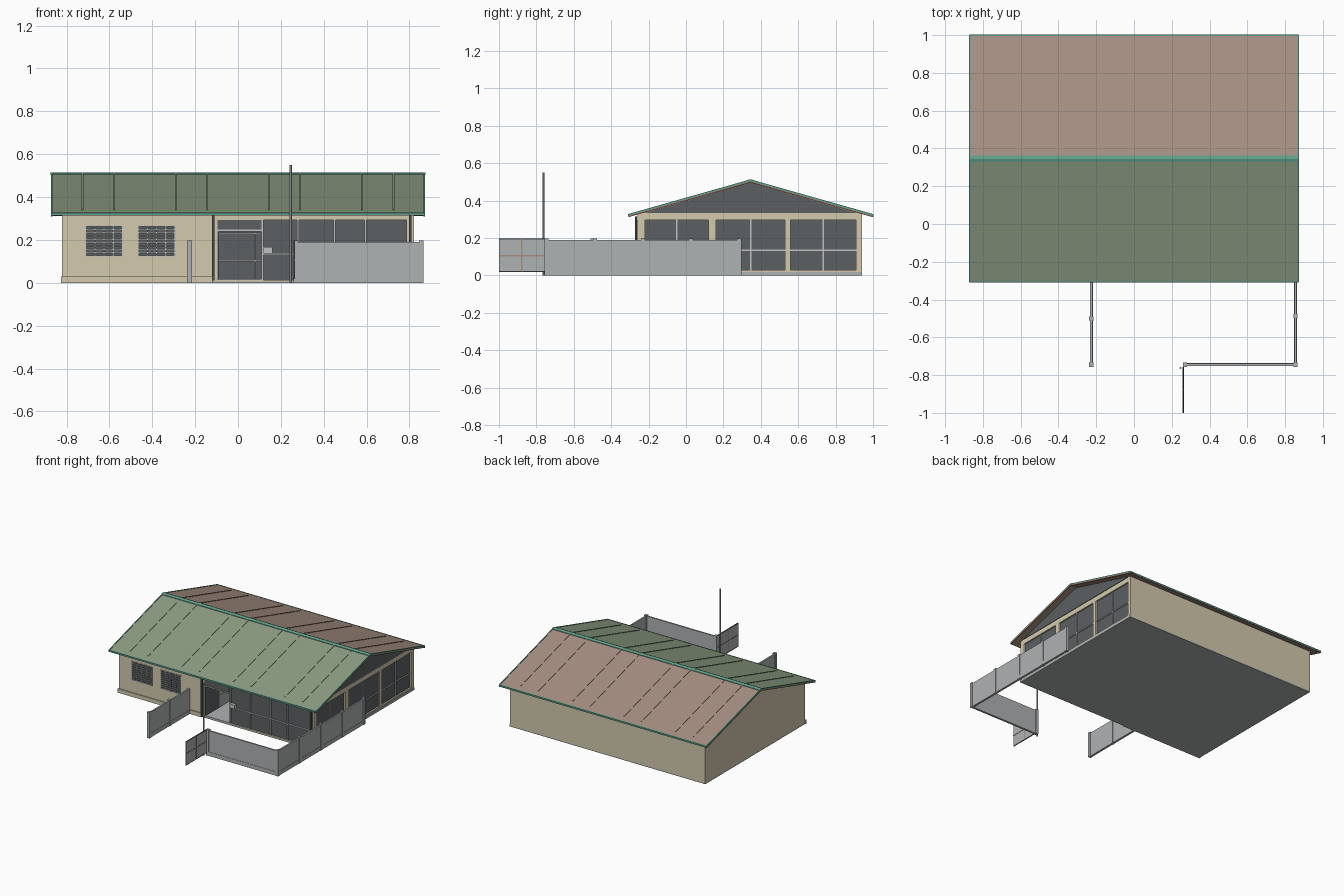
import bpy, bmesh
from mathutils import Vector

old = bpy.data.objects.get("Cube")
if old:
    bpy.data.objects.remove(old, do_unlink=True)


def material(name, rgb):
    lin = [((c / 255 + 0.055) / 1.055) ** 2.4 for c in rgb] + [1]
    m = bpy.data.materials.new(name)
    m.use_nodes = True
    m.diffuse_color = lin
    m.node_tree.nodes["Principled BSDF"].inputs["Base Color"].default_value = lin
    return m


CREAM = material("cream_wall", (212, 202, 173))
GREEN = material("green_roof", (140, 155, 130))
PINK = material("pink_brown_roof", (166, 143, 129))
TEAL = material("teal_trim", (96, 160, 140))
RED = material("terracotta_trim", (176, 92, 76))
GLASS = material("dark_glass", (92, 96, 98))
GREY = material("concrete_grey", (175, 178, 179))
FRAME = material("light_frame", (192, 195, 195))
DARK = material("dark_metal", (72, 74, 74))


def finish(name, bm, mat):
    bmesh.ops.recalc_face_normals(bm, faces=bm.faces)
    me = bpy.data.meshes.new(name)
    bm.to_mesh(me)
    bm.free()
    me.materials.append(mat)
    ob = bpy.data.objects.new(name, me)
    bpy.context.collection.objects.link(ob)
    return ob


def boxes(name, mat, *spans):
    """Boxes in one object, each given as (x0, x1, y0, y1, z0, z1)."""
    bm = bmesh.new()
    for x0, x1, y0, y1, z0, z1 in spans:
        made = bmesh.ops.create_cube(bm, size=1)
        for v in made["verts"]:
            v.co = Vector(((x0 + x1) / 2 + v.co.x * (x1 - x0),
                           (y0 + y1) / 2 + v.co.y * (y1 - y0),
                           (z0 + z1) / 2 + v.co.z * (z1 - z0)))
    return finish(name, bm, mat)


def prism(name, mat, outline, spans):
    """Y-Z outline extruded along x over each span."""
    bm = bmesh.new()
    for x0, x1 in spans:
        face = bm.faces.new([bm.verts.new((x0, y, z)) for y, z in outline])
        ext = bmesh.ops.extrude_face_region(bm, geom=[face])
        for v in ext["geom"]:
            if isinstance(v, bmesh.types.BMVert):
                v.co.x = x1
    return finish(name, bm, mat)


# Main dimensions
W, FRONT, BACK = 0.82, -0.26, 0.94
RIDGE_Y, RIDGE_Z, SLOPE = 0.345, 0.51, 0.283
EDGE = 0.87
EAVES = {"front": -0.308, "back": 1.0}


def roof_z(y, lift=0):
    return RIDGE_Z + lift - SLOPE * abs(y - RIDGE_Y)


# House body with gables
body = prism("walls", CREAM, [
    (FRONT, 0.006), (BACK, 0.006), (BACK, roof_z(BACK, -0.012)),
    (RIDGE_Y, roof_z(RIDGE_Y, -0.012)), (FRONT, roof_z(FRONT, -0.012))], [(-W, W)])
boxes("floor_slab", GREY, (-W, W, FRONT, BACK, 0, 0.012),
      (W - 0.01, W + 0.004, FRONT, BACK, 0, 0.018))
boxes("front_plinth", CREAM, (-W - 0.006, -0.12, FRONT - 0.008, FRONT, 0, 0.03))

# Openings cut into the walls
D = 0.015
side_bays = [(-0.22, 0.12), (0.16, 0.53), (0.56, 0.91)]
grille_bays = [(-0.71, -0.54), (-0.465, -0.295)]
entry = (-0.095, 0.11)
entry_back = 0.08
shop = (0.118, 0.785)
cuts = [(W - D, W + 1, a, b, 0.028, 0.296) for a, b in side_bays]
cuts += [(a, b, FRONT - 1, FRONT + D, 0.125, 0.265) for a, b in grille_bays]
cuts += [(*entry, FRONT - 1, entry_back, 0.014, 0.24),
         (*shop, FRONT - 1, FRONT + D, 0.014, 0.292)]
for cut in cuts:
    cutter = boxes("opening_cutter", CREAM, cut)
    cutter.hide_render = True
    mod = body.modifiers.new("opening", "BOOLEAN")
    mod.operation, mod.solver, mod.object = "DIFFERENCE", "EXACT", cutter
    bpy.context.view_layer.objects.active = body
    bpy.ops.object.modifier_apply(modifier=mod.name)
    bpy.data.objects.remove(cutter, do_unlink=True)

# Side windows
T = 0.004
for i, (a, b) in enumerate(side_bays):
    mid = (a + b) / 2
    boxes(f"side_window_glass_{i + 1}", GLASS, (W - D, W - D + T, a, b, 0.028, 0.296))
    boxes(f"side_window_frame_{i + 1}", FRAME,
          (W - D, W - 0.004, mid - 0.004, mid + 0.004, 0.028, 0.296),
          (W - D, W - 0.005, a, b, 0.131, 0.139))

# Dark gable panel on the left end of the house
prism("gable_panel", GLASS, [
    (RIDGE_Y - 0.57, 0.333), (RIDGE_Y + 0.57, 0.333),
    (RIDGE_Y, roof_z(RIDGE_Y, -0.014))], [(W - 0.002, W + 0.004)])

# Front glazing
boxes("front_glass", GLASS, (*shop, FRONT + D - T, FRONT + D, 0.014, 0.292))
boxes("entry_top_glass", GLASS, (*entry, FRONT - T, FRONT, 0.25, 0.292))
bars = [(x - 0.004, x + 0.004, FRONT - 0.003, FRONT + D, 0.014, 0.292)
        for x in (0.115, 0.28, 0.45, 0.595)]
bars += [(*shop, FRONT, FRONT + D, 0.131, 0.139),
         (*entry, FRONT - 0.006, FRONT, 0.24, 0.248)]
boxes("front_glazing_bars", FRAME, *bars)
boxes("front_notice_box", FRAME, (0.12, 0.16, FRONT - 0.012, FRONT + D, 0.138, 0.168))

# Recessed entry
e0, e1 = entry
boxes("entry_door", GLASS, (e0, e1, entry_back - T, entry_back, 0.014, 0.24))
boxes("entry_side_glass", GLASS, (e0, e0 + T, FRONT, -0.09, 0.014, 0.24))
boxes("entry_side_panel", GREY, (e0, e0 + T, -0.09, entry_back, 0.014, 0.11))
boxes("entry_floor", GREY, (e0, e1, FRONT, entry_back, 0.012, 0.017))
boxes("entry_door_frame", FRAME,
      (e0, e1, entry_back - 0.012, entry_back, 0.1, 0.107),
      (e0, e1, entry_back - 0.012, entry_back, 0.228, 0.235),
      (0.076, 0.082, entry_back - 0.012, entry_back, 0.014, 0.235))

# Grilled front windows
for i, (a, b) in enumerate(grille_bays):
    boxes(f"grille_window_glass_{i + 1}", GLASS, (a, b, FRONT + D - T, FRONT + D, 0.125, 0.265))
    grid = []
    for k in range(5):
        x = a + (b - a) * k / 4
        grid.append((x - 0.003, x + 0.003, FRONT - 0.004, FRONT + 0.002, 0.123, 0.267))
    for k in range(10):
        z = 0.125 + 0.14 * k / 9
        grid.append((a, b, FRONT - 0.003, FRONT + 0.002, z - 0.003, z + 0.003))
    boxes(f"window_grille_{i + 1}", FRAME, *grid)

# Roof slopes, standing seams and edge trim
seams = [s * x for x in (0.143, 0.29, 0.577, 0.725) for s in (-1, 1)]
for side, eave in EAVES.items():
    top = GREEN if side == "front" else PINK
    inward = 1 if side == "front" else -1

    def strip(y0, y1, low, high):
        return [(y0, roof_z(y0, low)), (y1, roof_z(y1, low)),
                (y1, roof_z(y1, high)), (y0, roof_z(y0, high))]

    slope = prism(f"{side}_roof", PINK, strip(eave, RIDGE_Y, -0.012, 0), [(-EDGE, EDGE)])
    slope.data.materials.append(top)
    for p in slope.data.polygons:
        p.material_index = int(p.normal.z > 0.5)
    prism(f"{side}_roof_seams", top,
          strip(eave + 0.05 * inward, RIDGE_Y - 0.015 * inward, -0.002, 0.003),
          [(x - 0.004, x + 0.004) for x in seams])
    ends = [(-EDGE - 0.003, -EDGE + 0.004), (EDGE - 0.004, EDGE + 0.003)]
    prism(f"{side}_verge_trim", TEAL, strip(eave, RIDGE_Y, -0.008, 0.003), ends)
    prism(f"{side}_verge_lower_trim", RED, strip(eave, RIDGE_Y, -0.014, -0.008), ends)
    prism(f"{side}_eave_trim", TEAL,
          strip(eave - 0.002 * inward, eave + 0.006 * inward, -0.009, 0.002), [(-EDGE, EDGE)])

prism("ridge_cap", TEAL, [
    (RIDGE_Y - 0.018, roof_z(RIDGE_Y - 0.018, -0.002)),
    (RIDGE_Y + 0.018, roof_z(RIDGE_Y + 0.018, -0.002)),
    (RIDGE_Y + 0.018, roof_z(RIDGE_Y + 0.018, 0.004)),
    (RIDGE_Y, roof_z(RIDGE_Y, 0.004)),
    (RIDGE_Y - 0.018, roof_z(RIDGE_Y - 0.018, 0.004))], [(-EDGE - 0.004, EDGE + 0.004)])

# Downpipes
boxes("downpipes", DARK, *[(x - 0.006, x + 0.006, FRONT - 0.014, FRONT - 0.002, 0.01, 0.315)
                           for x in (-0.116, 0.803)])

# Fences: thin panels, a thicker foot and square posts
H, FX, FY, LX, GX = 0.19, 0.855, -0.745, -0.226, 0.27


def fence_run(name, x0, x1, y0, y1, posts):
    parts = []
    for half, z in ((0.006, H), (0.008, 0.03)):
        dx, dy = (half, 0) if x0 == x1 else (0, half)
        parts.append((x0 - dx, x1 + dx, y0 - dy, y1 + dy, 0, z))
    boxes(name + "_panels", GREY, *parts)
    boxes(name + "_posts", GREY, *[(x - 0.011, x + 0.011, y - 0.011, y + 0.011, 0, H + 0.007)
                                   for x, y in posts])


fence_run("side_fence", FX, FX, FY, 0.285,
          [(FX, FY + k * 0.2575) for k in range(5)])
fence_run("front_fence", GX, FX, FY, FY, [(GX, FY)])
fence_run("entry_fence", LX, LX, FY, FRONT, [(LX, FY), (LX, -0.5)])

# Open gate
GATE = (-1.0, -0.757)
gx0, gx1 = 0.26, 0.264
boxes("gate_sheet", GREY, (gx0, gx1, *GATE, 0.02, 0.194))
boxes("gate_frame", DARK,
      (gx0 - 0.001, gx1 + 0.001, *GATE, 0.017, 0.022),
      (gx0 - 0.001, gx1 + 0.001, *GATE, 0.192, 0.197))
boxes("gate_cross_bars", PINK,
      (gx0 - 0.002, gx1 + 0.002, *GATE, 0.102, 0.109),
      (gx0 - 0.002, gx1 + 0.002, -0.881, -0.874, 0.02, 0.194))

# Flag pole
bpy.ops.mesh.primitive_cylinder_add(vertices=12, radius=0.005, depth=0.55,
                                    location=(0.246, -0.762, 0.275))
pole = bpy.context.object
pole.name = "pole"
pole.data.materials.append(GREY)
bpy.ops.object.shade_smooth_by_angle()
